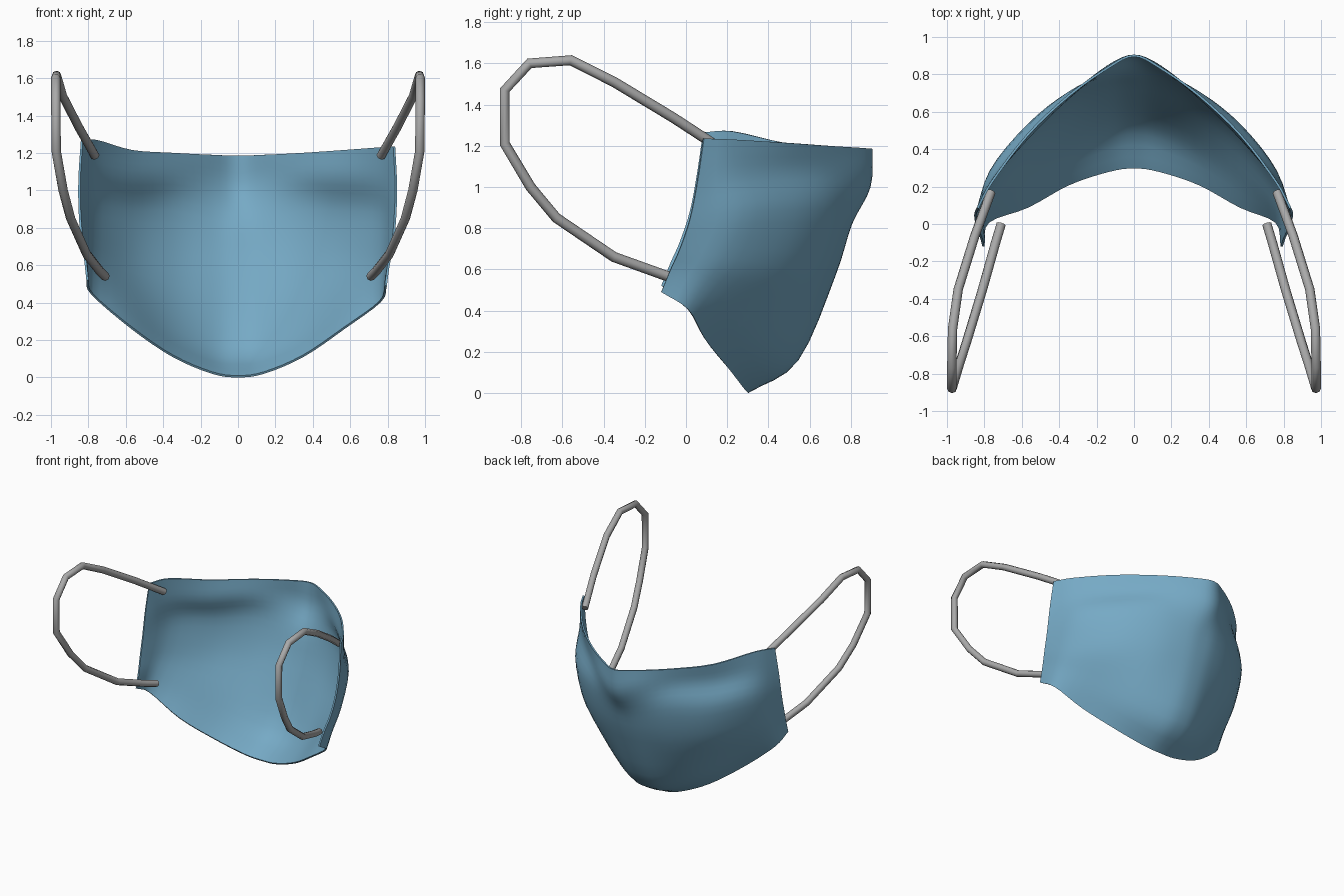
import bpy, bmesh, math
from mathutils import Vector

if "Cube" in bpy.data.objects:
    bpy.data.objects.remove(bpy.data.objects["Cube"])


def material(name, rgb):
    m = bpy.data.materials.new(name)
    m.diffuse_color = (*rgb, 1)
    m.use_nodes = True
    m.node_tree.nodes["Principled BSDF"].inputs["Base Color"].default_value = m.diffuse_color
    return m


BLUE = material("mask blue", (0.18, 0.40, 0.56))
GREY = material("elastic grey", (0.40, 0.40, 0.40))


def spline(pts, steps):
    """Catmull-Rom curve through the points."""
    p = [2 * pts[0] - pts[1]] + pts + [2 * pts[-1] - pts[-2]]
    out = []
    for i in range(1, len(p) - 2):
        a, b, c, d = p[i - 1:i + 3]
        for k in range(steps):
            t = k / steps
            out.append(0.5 * (2 * b + (c - a) * t + (2 * a - 5 * b + 4 * c - d) * t * t
                              + (3 * b - a - 3 * c + d) * t ** 3))
    return out + [pts[-1]]


def smooth(ob, angle):
    """Apply modifiers, then shade smooth while keeping hems sharp."""
    bpy.ops.object.select_all(action='DESELECT')
    ob.select_set(True)
    bpy.context.view_layer.objects.active = ob
    for m in list(ob.modifiers):
        bpy.ops.object.modifier_apply(modifier=m.name)
    bpy.ops.object.shade_smooth_by_angle(angle=math.radians(angle))


def make_object(name, bm, mat):
    me = bpy.data.meshes.new(name)
    bmesh.ops.recalc_face_normals(bm, faces=bm.faces)
    bm.to_mesh(me)
    bm.free()
    me.materials.append(mat)
    ob = bpy.data.objects.new(name, me)
    bpy.context.collection.objects.link(ob)
    return ob


# Mask cloth: half profiles from the middle to the cheek, each top to bottom (y, z)
XS = [0, 0.14, 0.35, 0.57, 0.76]
PROFILES = [
    [(.90, 1.185), (.89, 1.0), (.80, .82), (.72, .57), (.54, .16), (.30, .005)],
    [(.835, 1.19), (.84, 1.04), (.785, .84), (.70, .57), (.51, .17), (.28, .025)],
    [(.685, 1.20), (.675, 1.07), (.70, .89), (.615, .58), (.41, .26), (.21, .115)],
    [(.475, 1.215), (.46, 1.07), (.525, .89), (.45, .62), (.26, .41), (.09, .265)],
    [(.225, 1.23), (.235, 1.06), (.28, .88), (.19, .66), (.09, .53), (.01, .405)],
]
half = [[Vector((x, y, z)) for y, z in prof] for x, prof in zip(XS, PROFILES)]
# Side hem
half.append([Vector(v) for v in [(.835, .085, 1.235), (.845, .055, 1.03), (.84, .02, .85),
                                 (.825, -.03, .70), (.805, -.075, .60), (.79, -.12, .49)]])


def left(col, i):
    """Mirrored column; the left cheek sits slightly higher."""
    lift = {4: .04, 5: .03}.get(i, 0)
    return [Vector((-v.x - lift * .5 * k / 5, v.y, v.z + lift)) for k, v in enumerate(col)]


cols = [left(c, i) for i, c in reversed(list(enumerate(half))) if i] + half
cols = [spline(c, 4) for c in cols]
rows = [spline([c[r] for c in cols], 4) for r in range(len(cols[0]))]
bm = bmesh.new()
vs = [[bm.verts.new(p) for p in row] for row in rows]
for a, b in zip(vs, vs[1:]):
    for i in range(len(a) - 1):
        bm.faces.new((a[i], a[i + 1], b[i + 1], b[i]))
mask = make_object("mask_cloth", bm, BLUE)
sol = mask.modifiers.new("thickness", 'SOLIDIFY')
sol.thickness, sol.offset = 0.012, 0
smooth(mask, 50)

# Ear loops: eight-sided tubes swept along an angular path
LOOP = [(.765, .17, 1.185), (.85, -.06, 1.335), (.94, -.35, 1.51), (.97, -.56, 1.615),
        (.974, -.76, 1.6), (.974, -.88, 1.47), (.972, -.88, 1.21), (.935, -.755, 1.0),
        (.895, -.63, .85), (.81, -.35, .66), (.74, -.10, .57), (.71, 0, .54)]
SIDES, R = 8, 0.025


def ear_loop(name, sx):
    path = [Vector((x * sx, y, z)) for x, y, z in LOOP]
    bm = bmesh.new()
    rings = []
    for i, p in enumerate(path):
        d = (path[min(i + 1, len(path) - 1)] - path[max(i - 1, 0)]).normalized()
        side = (Vector((1, 0, 0)) - d * d.x).normalized()
        up = d.cross(side)
        angles = [2 * math.pi * k / SIDES for k in range(SIDES)]
        rings.append([bm.verts.new(p + R * (side * math.cos(a) + up * math.sin(a)))
                      for a in angles])
    for a, b in zip(rings, rings[1:]):
        for k in range(SIDES):
            n = (k + 1) % SIDES
            bm.faces.new((a[k], a[n], b[n], b[k]))
    bm.faces.new(rings[0])
    bm.faces.new(rings[-1])
    smooth(make_object(name, bm, GREY), 50)


ear_loop("ear_loop_right", 1)
ear_loop("ear_loop_left", -1)
